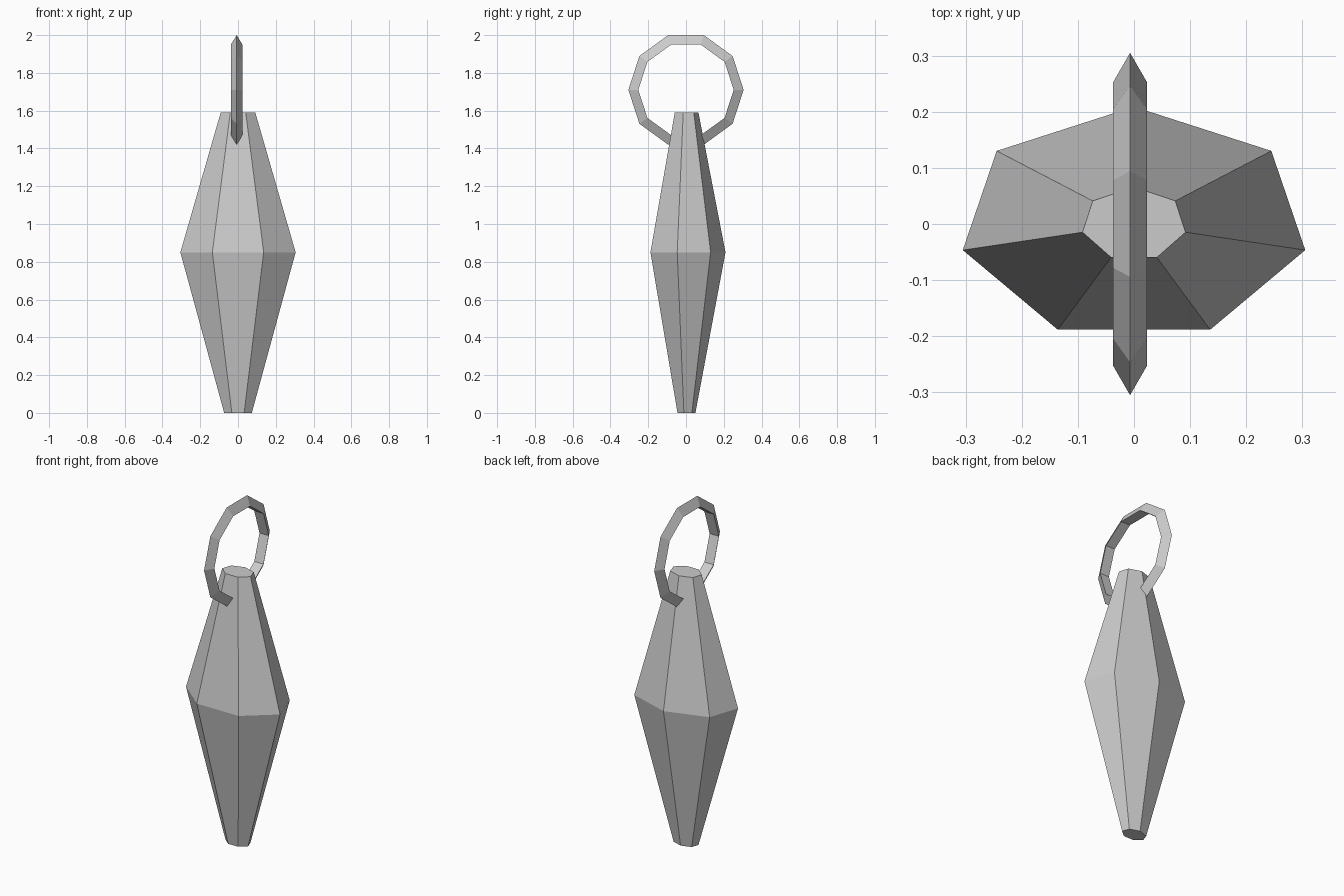
import bpy, bmesh
from math import sin, cos, pi

if "Cube" in bpy.data.objects:
    bpy.data.objects.remove(bpy.data.objects["Cube"])

SIDES = 7

# Faceted seven-sided body: (z, x radius, y radius) per ring
profile = [(0.0, 0.075, 0.05), (0.85, 0.313, 0.209), (1.59, 0.094, 0.066)]
bm = bmesh.new()
rings = []
for z, rx, ry in profile:
    angles = [pi / 2 + 2 * pi * i / SIDES for i in range(SIDES)]
    rings.append([bm.verts.new((rx * cos(a), ry * sin(a), z)) for a in angles])
for low, high in zip(rings, rings[1:]):
    for i in range(SIDES):
        j = (i + 1) % SIDES
        bm.faces.new((low[i], low[j], high[j], high[i]))
bm.faces.new(rings[0][::-1])
bm.faces.new(rings[-1])
mesh = bpy.data.meshes.new("pendant_body")
bm.to_mesh(mesh)
bm.free()
bpy.context.collection.objects.link(bpy.data.objects.new("pendant_body", mesh))

# Ten-sided hanging ring with a triangular section, threaded through the top
bpy.ops.mesh.primitive_torus_add(
    major_segments=10, minor_segments=3, major_radius=0.27, minor_radius=0.035,
    location=(-0.007, 0, 1.71), rotation=(pi / 2, 0, pi / 2))
bpy.context.object.name = "hanging_ring"
bpy.ops.object.shade_flat()
